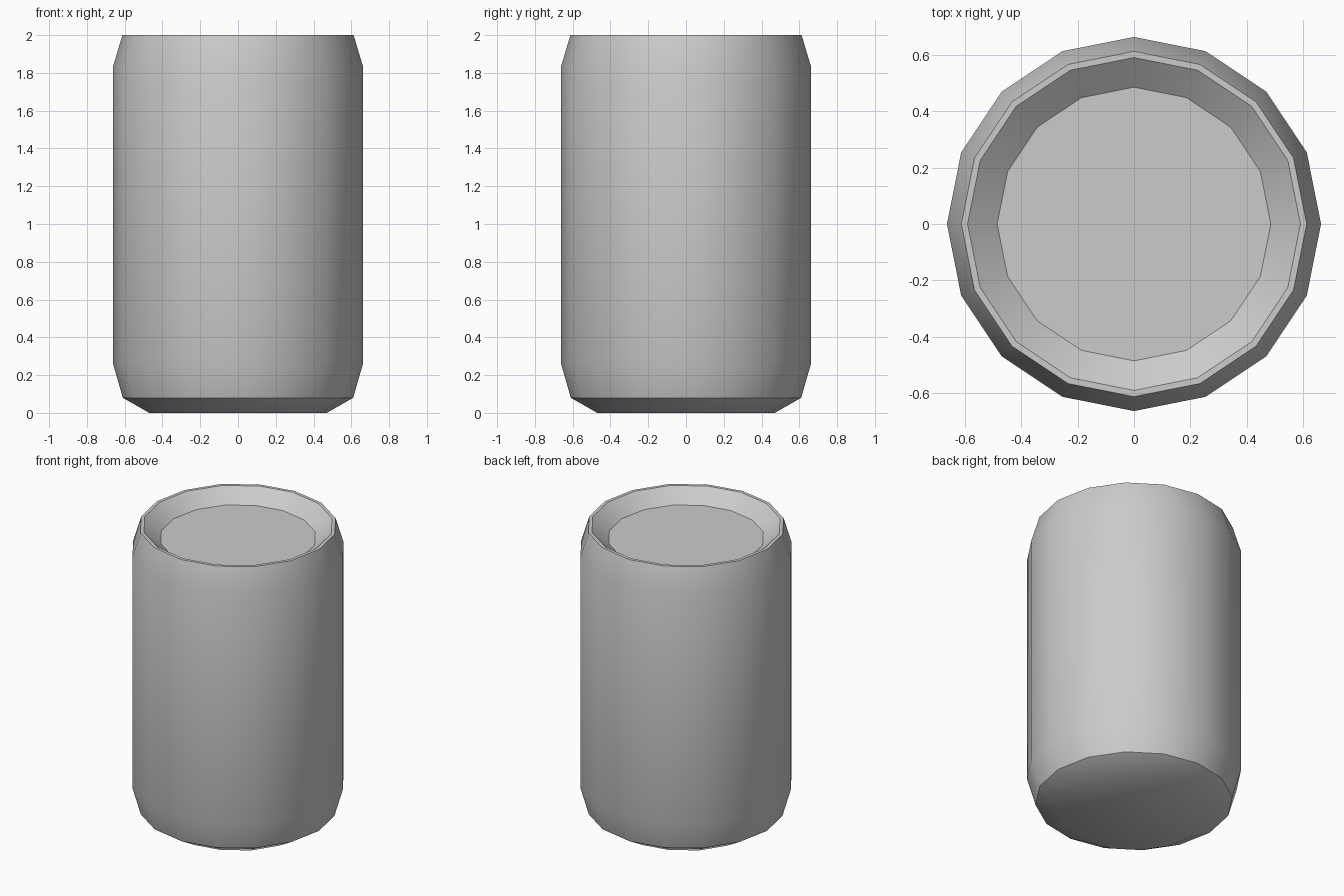
import bpy, bmesh, math

if "Cube" in bpy.data.objects:
    bpy.data.objects.remove(bpy.data.objects["Cube"])

SIDES = 16
# Can profile (radius, height), from base to recessed lid
PROFILE = [(0.47, 0.0), (0.61, 0.08), (0.663, 0.265), (0.663, 1.83),
           (0.612, 2.0), (0.59, 2.0), (0.485, 1.915)]


def lathe(name, profile, sides):
    bm = bmesh.new()
    rings = [[bm.verts.new((r * math.cos(2 * math.pi * i / sides),
                            r * math.sin(2 * math.pi * i / sides), z))
              for i in range(sides)] for r, z in profile]
    for low, high in zip(rings, rings[1:]):
        for i in range(sides):
            j = (i + 1) % sides
            bm.faces.new((low[i], low[j], high[j], high[i]))
    # Flat base and flat lid
    bm.faces.new(rings[0][::-1])
    bm.faces.new(rings[-1])
    mesh = bpy.data.meshes.new(name)
    bm.to_mesh(mesh)
    bm.free()
    obj = bpy.data.objects.new(name, mesh)
    bpy.context.collection.objects.link(obj)
    return obj


# Drink can
can = lathe("can_body", PROFILE, SIDES)
bpy.context.view_layer.objects.active = can
can.select_set(True)
bpy.ops.object.shade_smooth_by_angle(angle=math.radians(32))
